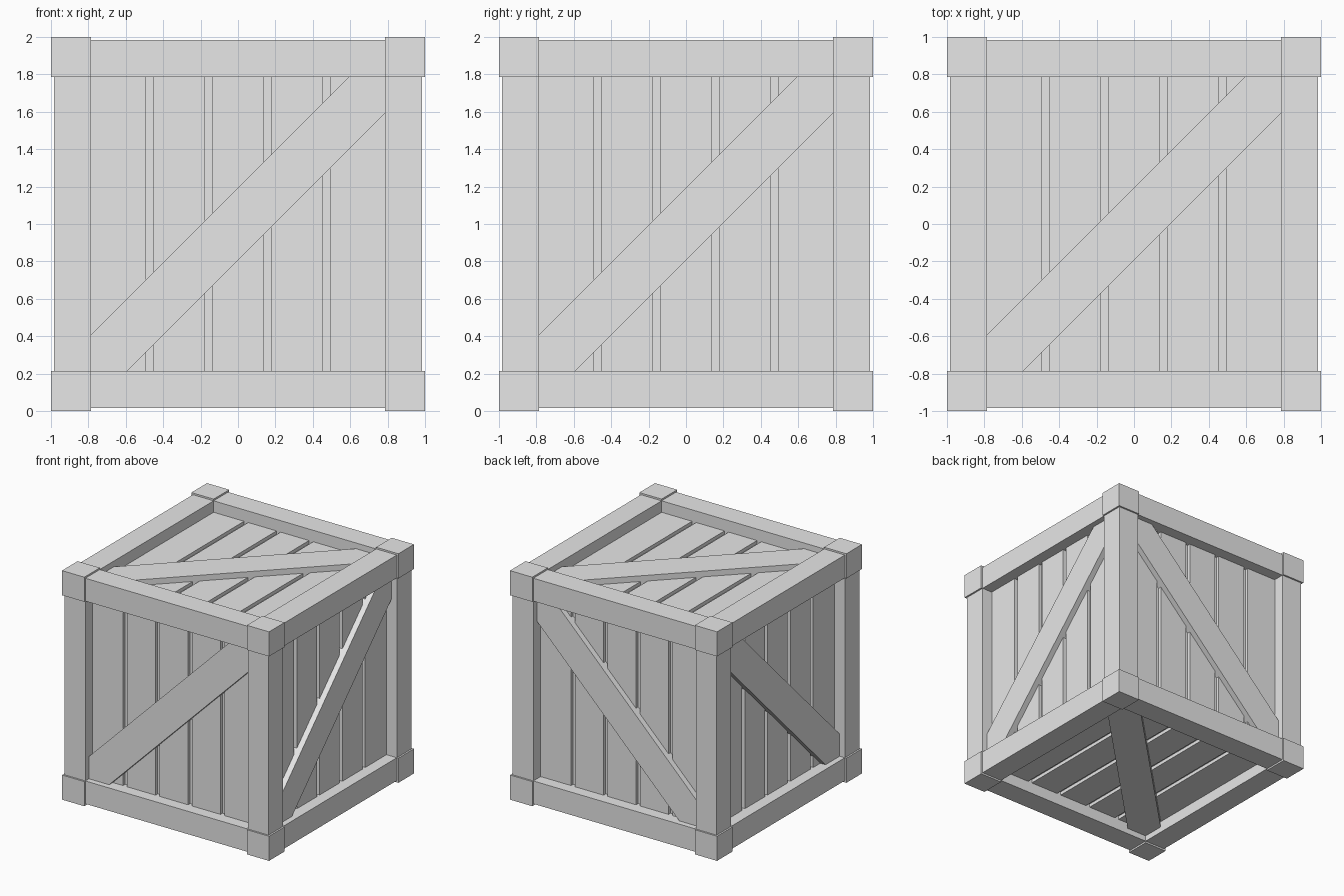
import bpy
import bmesh
from itertools import product
from mathutils import Vector

old = bpy.data.objects.get("Cube")
if old:
    bpy.data.objects.remove(old, do_unlink=True)

INNER = 0.785    # inner edge of the frame
BEAM = 0.985     # outer face of beams and posts
PANEL = 0.885    # outer face of the planks
BRACE = 0.935    # outer face of the diagonal braces
CORE = 0.855     # floor of the gaps between planks
GAP = 0.04       # width of the gaps
HALF = 0.195     # where a brace leaves the frame corner
CENTRE = Vector((0, 0, 1))

wood = bpy.data.materials.new("pale_grey")
wood.use_nodes = True
wood.diffuse_color = (0.8, 0.8, 0.8, 1)
wood.node_tree.nodes["Principled BSDF"].inputs["Base Color"].default_value = (0.8, 0.8, 0.8, 1)


def finish(name, bm):
    bmesh.ops.recalc_face_normals(bm, faces=bm.faces)
    mesh = bpy.data.meshes.new(name)
    bm.to_mesh(mesh)
    bm.free()
    mesh.materials.append(wood)
    obj = bpy.data.objects.new(name, mesh)
    obj.location = CENTRE
    bpy.context.scene.collection.objects.link(obj)


def add_box(bm, a, b):
    """Box between two opposite corners."""
    a, b = Vector(a), Vector(b)
    verts = bmesh.ops.create_cube(bm, size=1)["verts"]
    for v in verts:
        v.co = (a + b) / 2 + v.co * (b - a)


def place(u_axis, v_axis, n_axis, u, v, n):
    """Point from in-face coordinates u, v and depth n."""
    p = Vector()
    p[u_axis], p[v_axis], p[n_axis] = u, v, n
    return p


# Inner box, seen only between the planks
bm = bmesh.new()
add_box(bm, (-CORE,) * 3, (CORE,) * 3)
finish("inner_box", bm)

# Corner blocks
for sx, sy, sz in product((-1, 1), repeat=3):
    s = Vector((sx, sy, sz))
    bm = bmesh.new()
    add_box(bm, s * INNER, s)
    finish("corner_block", bm)

# Frame beams along each axis
for axis, name in enumerate(("cross_beam", "side_beam", "corner_post")):
    u, v = [i for i in range(3) if i != axis]
    for su, sv in product((-1, 1), repeat=2):
        bm = bmesh.new()
        add_box(bm, place(u, v, axis, su * INNER, sv * INNER, -INNER),
                place(u, v, axis, su * BEAM, sv * BEAM, INNER))
        finish(name, bm)

# Planks and diagonal brace on every face
faces = (("front", 0, 2, 1, -1), ("back", 0, 2, 1, 1),
         ("right", 1, 2, 0, -1), ("left", 1, 2, 0, 1),
         ("bottom", 0, 1, 2, -1), ("top", 0, 1, 2, 1))
pitch = 2 * INNER / 5
for side, u, v, n, sign in faces:
    bm = bmesh.new()
    for i in range(5):
        lo = -INNER + i * pitch + (GAP / 2 if i > 0 else 0)
        hi = -INNER + (i + 1) * pitch - (GAP / 2 if i < 4 else 0)
        add_box(bm, place(u, v, n, lo, -INNER, sign * CORE),
                place(u, v, n, hi, INNER, sign * PANEL))
    finish(side + "_planks", bm)

    k = INNER - HALF
    outline = ((-INNER, -INNER), (-k, -INNER), (INNER, k),
               (INNER, INNER), (k, INNER), (-INNER, -k))
    bm = bmesh.new()
    base = bm.faces.new([bm.verts.new(place(u, v, n, a, b, sign * CORE)) for a, b in outline])
    new = bmesh.ops.extrude_face_region(bm, geom=[base])["geom"]
    bmesh.ops.translate(bm, vec=place(u, v, n, 0, 0, sign * (BRACE - CORE)),
                        verts=[g for g in new if isinstance(g, bmesh.types.BMVert)])
    # close the back if the extrusion removed it
    bmesh.ops.holes_fill(bm, edges=[e for e in bm.edges if e.is_boundary])
    finish(side + "_brace", bm)
